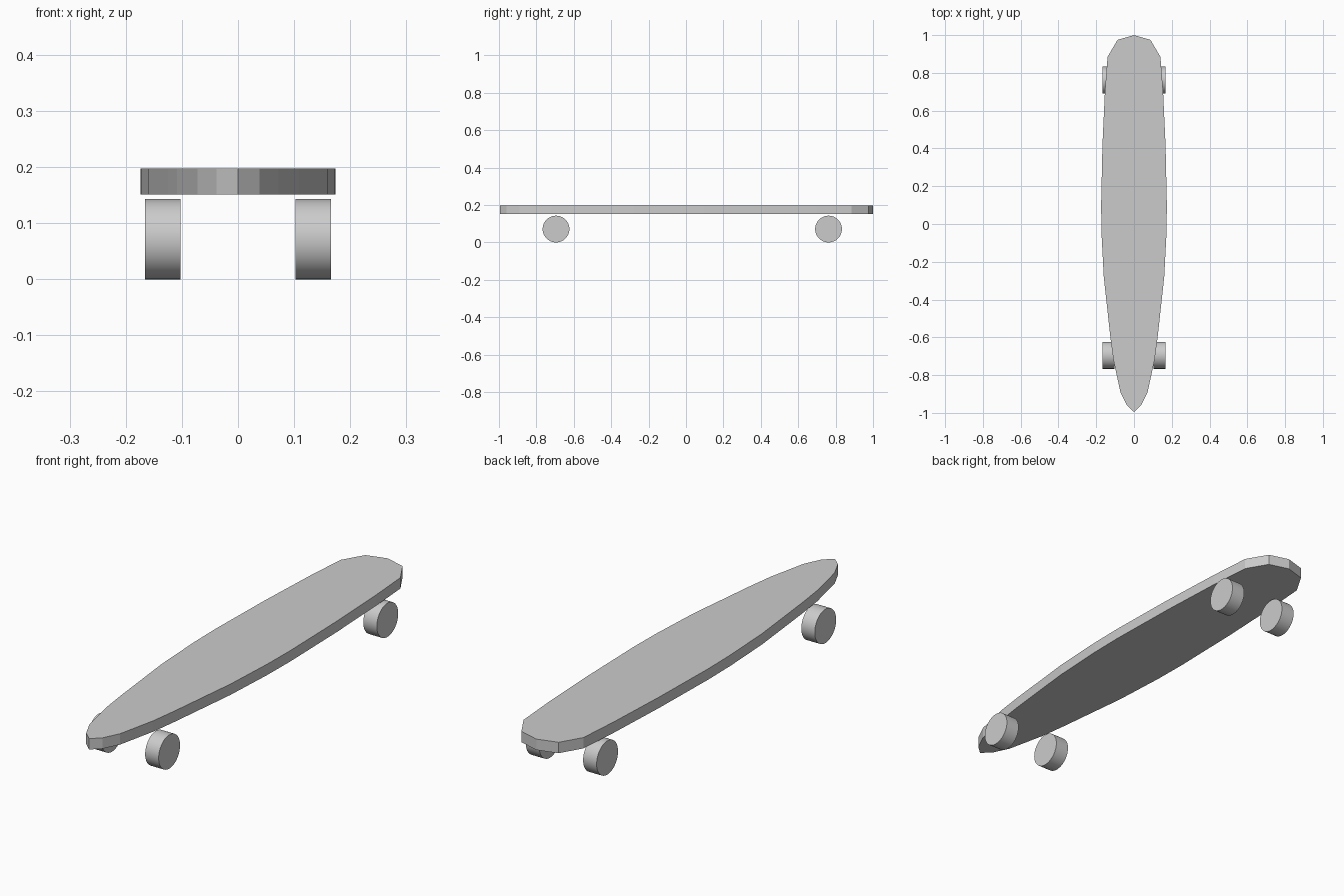
import bpy, bmesh, math

if "Cube" in bpy.data.objects:
    bpy.data.objects.remove(bpy.data.objects["Cube"])

# Deck: half outline from the nose (front) to the tail (back), mirrored
half = [(0.038, -0.96), (0.072, -0.89), (0.109, -0.72), (0.125, -0.60),
        (0.16, -0.28), (0.172, -0.05), (0.174, 0.10), (0.167, 0.42),
        (0.154, 0.70), (0.14, 0.885), (0.087, 0.975)]
outline = ([(0, -0.995)] + half + [(0, 1.0)] + [(-x, y) for x, y in reversed(half)])

bm = bmesh.new()
face = bm.faces.new([bm.verts.new((x, y, 0.151)) for x, y in outline])
ext = bmesh.ops.extrude_face_region(bm, geom=[face])
for v in ext["geom"]:
    if isinstance(v, bmesh.types.BMVert):
        v.co.z = 0.197
bmesh.ops.recalc_face_normals(bm, faces=bm.faces)
mesh = bpy.data.meshes.new("deck")
bm.to_mesh(mesh)
bm.free()
bpy.context.collection.objects.link(bpy.data.objects.new("deck", mesh))


# Wheels: four smooth cylinders on the x axis
def wheel(name, x, y):
    bpy.ops.mesh.primitive_cylinder_add(vertices=48, radius=0.0715, depth=0.063,
                                        location=(x, y, 0.0715),
                                        rotation=(0, math.pi / 2, 0))
    bpy.context.object.name = name
    bpy.ops.object.shade_smooth_by_angle(angle=math.radians(30))


for end, y in (("front", -0.695), ("back", 0.762)):
    for side, x in (("left", -0.134), ("right", 0.134)):
        wheel(f"{end}_{side}_wheel", x, y)
